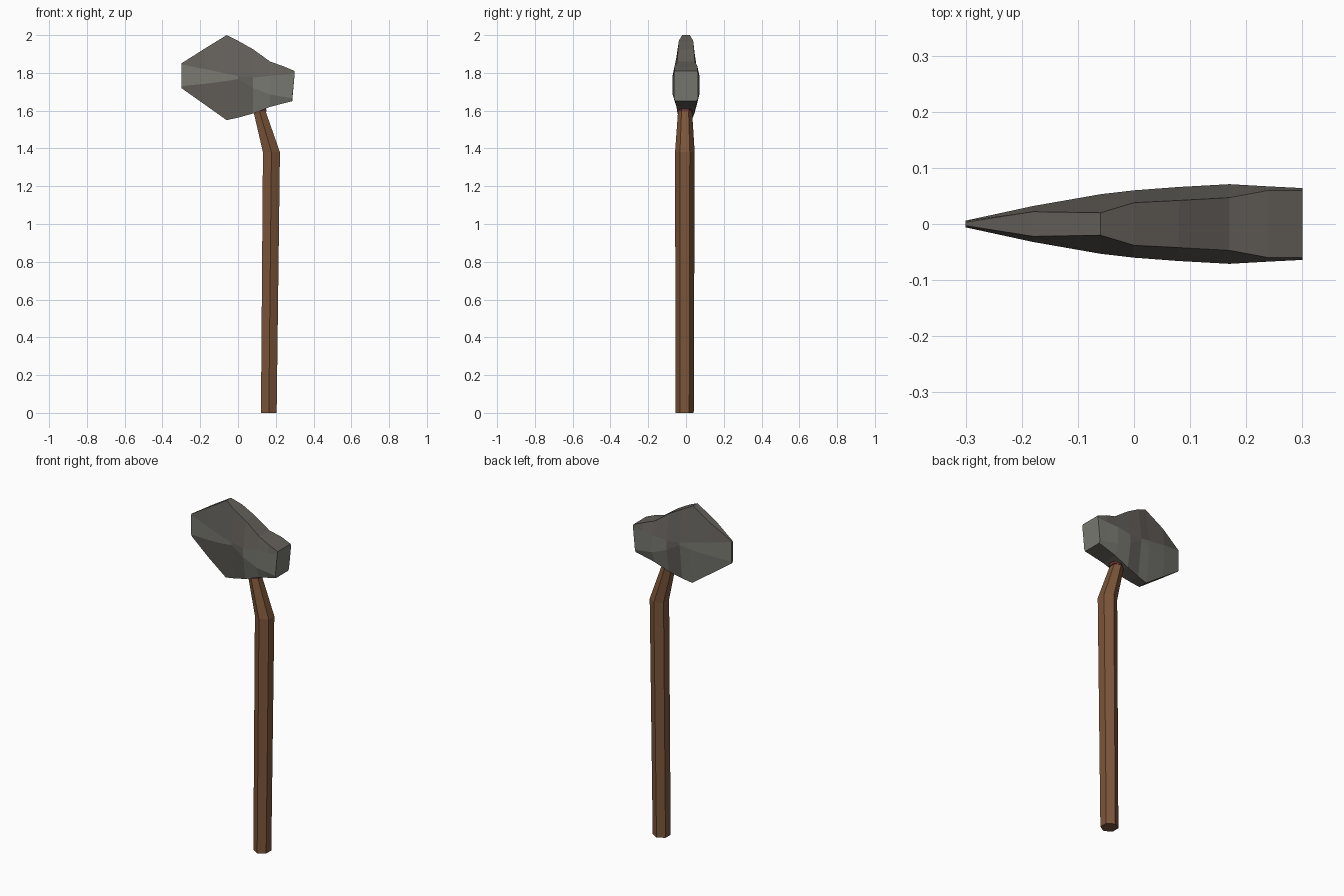
import bpy, bmesh, math

if "Cube" in bpy.data.objects:
    bpy.data.objects.remove(bpy.data.objects["Cube"])

def material(name, rgb):
    m = bpy.data.materials.new(name)
    m.diffuse_color = (*rgb, 1)
    m.use_nodes = True
    m.node_tree.nodes["Principled BSDF"].inputs["Base Color"].default_value = m.diffuse_color
    return m

wood = material("brown wood", (0.20, 0.092, 0.042))
stone = material("dark stone", (0.128, 0.118, 0.104))
chipped = material("pale chipped stone", (0.19, 0.19, 0.165))
red = material("dark red binding", (0.15, 0.035, 0.035))

def loft(name, rings, mats, rule=None):
    """Skin a list of equal-length rings and cap both ends."""
    bm = bmesh.new()
    rows = [[bm.verts.new(p) for p in r] for r in rings]
    n = len(rows[0])
    for i in range(len(rows) - 1):
        for j in range(n):
            k = (j + 1) % n
            f = bm.faces.new((rows[i][j], rows[i][k], rows[i + 1][k], rows[i + 1][j]))
            if rule:
                f.material_index = rule(i, j)
    bm.faces.new(rows[0])
    end = bm.faces.new(rows[-1])
    if rule:
        end.material_index = 1
    bmesh.ops.recalc_face_normals(bm, faces=bm.faces)
    me = bpy.data.meshes.new(name)
    bm.to_mesh(me)
    bm.free()
    for m in mats:
        me.materials.append(m)
    ob = bpy.data.objects.new(name, me)
    bpy.context.collection.objects.link(ob)
    return ob

def hex_ring(x, y, z, r):
    return [(x + r * math.cos(math.radians(30 + 60 * k)),
             y + r * math.sin(math.radians(30 + 60 * k)), z) for k in range(6)]

# Bent six-sided handle
loft("handle", [hex_ring(0.163, -0.007, 0, 0.048),
                hex_ring(0.177, -0.006, 1.38, 0.052),
                hex_ring(0.113, -0.005, 1.60, 0.037),
                hex_ring(0.100, -0.004, 1.66, 0.033)], [wood])

# Binding under the head
loft("binding", [hex_ring(0.116, -0.004, 1.595, 0.040),
                 hex_ring(0.108, -0.003, 1.66, 0.042)], [red])

# Stone head: x, top z, top half width, upper z, lower z, side half width, bottom z, bottom half width
sections = [
    (-0.30, 1.85, .003, 1.845, 1.73, .006, 1.72, .003),
    (-0.18, 1.926, .022, 1.821, 1.742, .032, 1.635, .020),
    (-0.06, 2.00, .020, 1.796, 1.757, .053, 1.55, .028),
    (0.00, 1.97, .038, 1.783, 1.768, .060, 1.563, .035),
    (0.08, 1.925, .042, 1.775, 1.72, .066, 1.585, .045),
    (0.17, 1.86, .047, 1.785, 1.685, .071, 1.62, .050),
    (0.24, 1.835, .060, 1.79, 1.675, .067, 1.635, .054),
    (0.30, 1.81, .060, 1.795, 1.665, .064, 1.65, .057),
]

def head_ring(s):
    x, zt, tt, zu, zl, t, zb, tb = s
    xb = x - (0.013 if x > 0.2 else 0)
    return [(x, -tt, zt), (x, -t, zu), (xb, -t, zl), (xb, -tb, zb),
            (xb, tb, zb), (xb, t, zl), (x, t, zu), (x, tt, zt)]

def head_colour(i, j):
    if i >= 4:                       # flaked poll
        return int(j in (1, 2, 4, 5))
    if i < 3:                        # ground cutting wedge
        return int(j in (1, 5) or (j == 4 and i < 3))
    return 0

loft("axe_head", [head_ring(s) for s in sections], [stone, chipped], head_colour)
